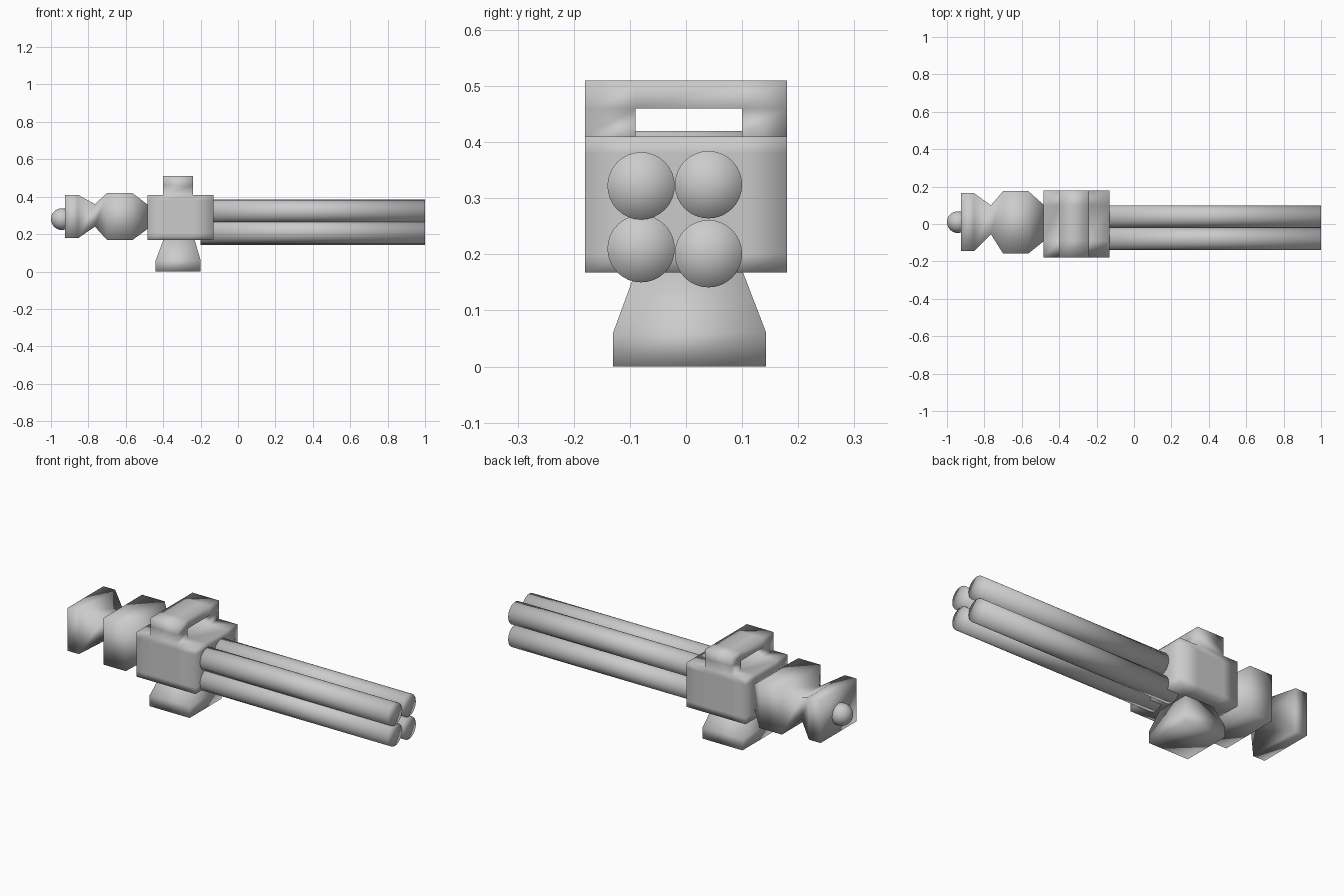
import bpy, bmesh, math
from mathutils import Matrix

if "Cube" in bpy.data.objects:
    bpy.data.objects.remove(bpy.data.objects["Cube"])


def finish(name, bm):
    bmesh.ops.recalc_face_normals(bm, faces=bm.faces[:])
    for f in bm.faces:
        f.smooth = True
    me = bpy.data.meshes.new(name)
    bm.to_mesh(me)
    bm.free()
    ob = bpy.data.objects.new(name, me)
    bpy.context.collection.objects.link(ob)
    return ob


def loft(name, rings):
    """Skin a list of four-cornered rings and cap both ends."""
    bm = bmesh.new()
    vs = [[bm.verts.new(p) for p in ring] for ring in rings]
    for a, b in zip(vs, vs[1:]):
        for i in range(4):
            j = (i + 1) % 4
            bm.faces.new((a[i], a[j], b[j], b[i]))
    bm.faces.new(vs[0])
    bm.faces.new(vs[-1])
    return finish(name, bm)


def cells(name, xs, ys, zs, filled):
    """Closed surface around the filled cells of a box grid."""
    bm = bmesh.new()
    axes, verts = (xs, ys, zs), {}

    def vert(idx):
        if idx not in verts:
            verts[idx] = bm.verts.new([axes[k][idx[k]] for k in range(3)])
        return verts[idx]

    def inside(c):
        return all(0 <= c[k] < len(axes[k]) - 1 for k in range(3)) and filled(*c)

    for c in [(i, j, k) for i in range(len(xs) - 1)
              for j in range(len(ys) - 1) for k in range(len(zs) - 1)]:
        if not inside(c):
            continue
        for ax in range(3):
            for side in (0, 1):
                n = list(c)
                n[ax] += 2 * side - 1
                if inside(n):
                    continue
                u, w = (ax + 1) % 3, (ax + 2) % 3
                quad = []
                for du, dw in ((0, 0), (1, 0), (1, 1), (0, 1)):
                    p = list(c)
                    p[ax] += side
                    p[u] += du
                    p[w] += dw
                    quad.append(vert(tuple(p)))
                bm.faces.new(quad)
    return finish(name, bm)


# receiver body with the carry handle growing out of its top
cells("body_with_handle",
      (-0.485, -0.40, -0.24, -0.13), (-0.18, -0.09, 0.10, 0.18),
      (0.168, 0.20, 0.38, 0.41, 0.46, 0.51),
      lambda i, j, k: k < 3 or (i == 1 and (j != 1 or k == 4)))

# flared foot under the body
loft("foot", [[(x0, y0, z), (x1, y0, z), (x1, y1, z), (x0, y1, z)]
              for z, x0, x1, y0, y1 in ((0.0, -0.44, -0.20, -0.13, 0.143),
                                        (0.06, -0.44, -0.20, -0.13, 0.143),
                                        (0.18, -0.395, -0.235, -0.086, 0.097))])

# rear grip: two square bulges with a narrow neck
loft("rear_grip", [[(x, y0, z0), (x, y1, z0), (x, y1, z1), (x, y0, z1)]
                   for x, y0, y1, z0, z1 in ((-0.48, -0.09, 0.10, 0.23, 0.355),
                                             (-0.565, -0.158, 0.176, 0.168, 0.42),
                                             (-0.70, -0.158, 0.176, 0.168, 0.42),
                                             (-0.765, -0.055, 0.10, 0.24, 0.36),
                                             (-0.855, -0.145, 0.165, 0.178, 0.41),
                                             (-0.925, -0.145, 0.165, 0.178, 0.41))])

# round knob at the rear end
bm = bmesh.new()
bmesh.ops.create_uvsphere(bm, u_segments=32, v_segments=16, radius=0.058,
                          matrix=Matrix.Translation((-0.942, 0.01, 0.28)))
finish("rear_knob", bm)

# four barrels
for n, (y, z) in enumerate(((-0.08, 0.322), (0.04, 0.324), (-0.08, 0.21), (0.04, 0.201))):
    bm = bmesh.new()
    bmesh.ops.create_cone(bm, cap_ends=True, cap_tris=True, segments=32,
                          radius1=0.06, radius2=0.06, depth=1.2,
                          matrix=Matrix.Translation((0.4, y, z)) @ Matrix.Rotation(math.pi / 2, 4, 'Y'))
    finish(f"barrel_{n + 1}", bm)
